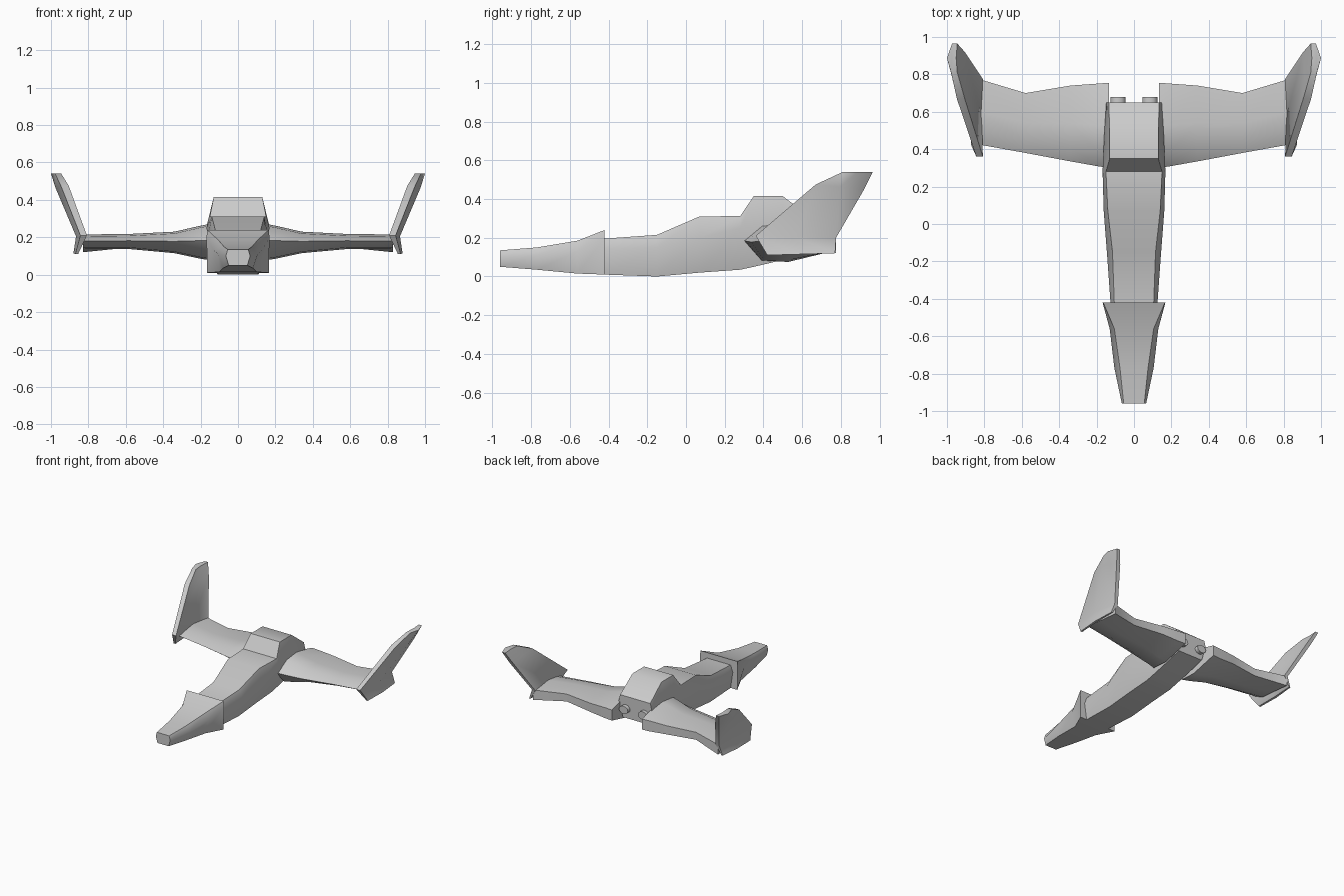
import bpy, bmesh, math

if "Cube" in bpy.data.objects:
    bpy.data.objects.remove(bpy.data.objects["Cube"])


def finish(name, bm, mirror=False, angle=50):
    bmesh.ops.recalc_face_normals(bm, faces=bm.faces)
    me = bpy.data.meshes.new(name)
    bm.to_mesh(me)
    bm.free()
    ob = bpy.data.objects.new(name, me)
    bpy.context.collection.objects.link(ob)
    if mirror:
        ob.modifiers.new("mirror", 'MIRROR').use_axis[0] = True
    bpy.ops.object.select_all(action='DESELECT')
    ob.select_set(True)
    bpy.context.view_layer.objects.active = ob
    bpy.ops.object.shade_smooth_by_angle(angle=math.radians(angle))
    return ob


def loft(name, rings, mirror=False, angle=50):
    """Skin a row of equal-length point rings and cap both ends."""
    bm = bmesh.new()
    vs = [[bm.verts.new(p) for p in r] for r in rings]
    n = len(vs[0])
    for a, b in zip(vs, vs[1:]):
        for i in range(n):
            j = (i + 1) % n
            bm.faces.new((a[i], a[j], b[j], b[i]))
    bm.faces.new(vs[0])
    bm.faces.new(vs[-1])
    return finish(name, bm, mirror, angle)


def hull_ring(y, zb, zm, zt, wb, wm, wt):
    """Six-sided fuselage section: bottom, shoulder and top half-widths."""
    return [(-wb, y, zb), (wb, y, zb), (wm, y, zm),
            (wt, y, zt), (-wt, y, zt), (-wm, y, zm)]


# nose cone, flaring into a raised collar at its back
loft("nose", [hull_ring(*s) for s in (
    (-0.96, 0.05, 0.10, 0.135, 0.05, 0.065, 0.055),
    (-0.77, 0.035, 0.11, 0.15, 0.08, 0.105, 0.075),
    (-0.56, 0.015, 0.13, 0.185, 0.10, 0.13, 0.105),
    (-0.42, 0.01, 0.20, 0.24, 0.165, 0.168, 0.165))])

# main fuselage with the raised rear hump
loft("fuselage", [hull_ring(*s) for s in (
    (-0.43, 0.01, 0.14, 0.195, 0.105, 0.125, 0.105),
    (-0.15, 0.0, 0.15, 0.215, 0.11, 0.145, 0.115),
    (0.07, 0.02, 0.20, 0.31, 0.11, 0.162, 0.14),
    (0.28, 0.035, 0.25, 0.312, 0.11, 0.168, 0.15),
    (0.35, 0.05, 0.27, 0.415, 0.11, 0.165, 0.13),
    (0.50, 0.085, 0.28, 0.415, 0.11, 0.158, 0.13),
    (0.65, 0.125, 0.25, 0.30, 0.11, 0.148, 0.135))])


def wing_ring(x, y0, y1, zb, zt, rb, rt):
    """Wing section: pointed leading edge, thick middle, blunt rear."""
    c = y1 - y0
    return [(x, y0, zb + (zt - zb) * 0.55), (x, y0 + c * 0.2, zt - 0.01),
            (x, y0 + c * 0.5, zt), (x, y1, rt), (x, y1, rb),
            (x, y0 + c * 0.5, zb), (x, y0 + c * 0.2, zb + 0.008)]


# wings
loft("wings", [wing_ring(*s) for s in (
    (0.135, 0.30, 0.755, 0.075, 0.275, 0.13, 0.215),
    (0.20, 0.31, 0.75, 0.085, 0.262, 0.13, 0.215),
    (0.34, 0.335, 0.74, 0.115, 0.23, 0.14, 0.21),
    (0.58, 0.38, 0.70, 0.137, 0.218, 0.145, 0.205),
    (0.83, 0.425, 0.775, 0.137, 0.215, 0.12, 0.20))], mirror=True)


def fin_ring(y0, y1, z0, z1, xi, xo):
    """Winglet section: thin front edge, bulged outer side."""
    ym, zm = (y0 + y1) / 2, (z0 + z1) / 2
    return [(xi, y0, z0), (xi + 0.006, ym, zm), (xi, y1, z1),
            (xi + (xo - xi) * 0.5, y1, z1), (xo, ym, zm),
            (xi + (xo - xi) * 0.6, y0, z0)]


# upswept winglets with a short keel below the wing tip
loft("winglets", [fin_ring(*s) for s in (
    (0.42, 0.77, 0.11, 0.12, 0.855, 0.88),
    (0.36, 0.775, 0.21, 0.20, 0.808, 0.866),
    (0.67, 0.92, 0.475, 0.45, 0.905, 0.975),
    (0.81, 0.965, 0.54, 0.54, 0.945, 1.0))], mirror=True)

# twin exhaust nozzles
bm = bmesh.new()
bmesh.ops.create_cone(bm, cap_ends=True, segments=12, radius1=0.04,
                      radius2=0.04, depth=0.08)
for v in bm.verts:
    x, y, z = v.co
    v.co = (x + 0.085, z + 0.64, y * 0.8 + 0.20)
finish("nozzles", bm, mirror=True, angle=40)
